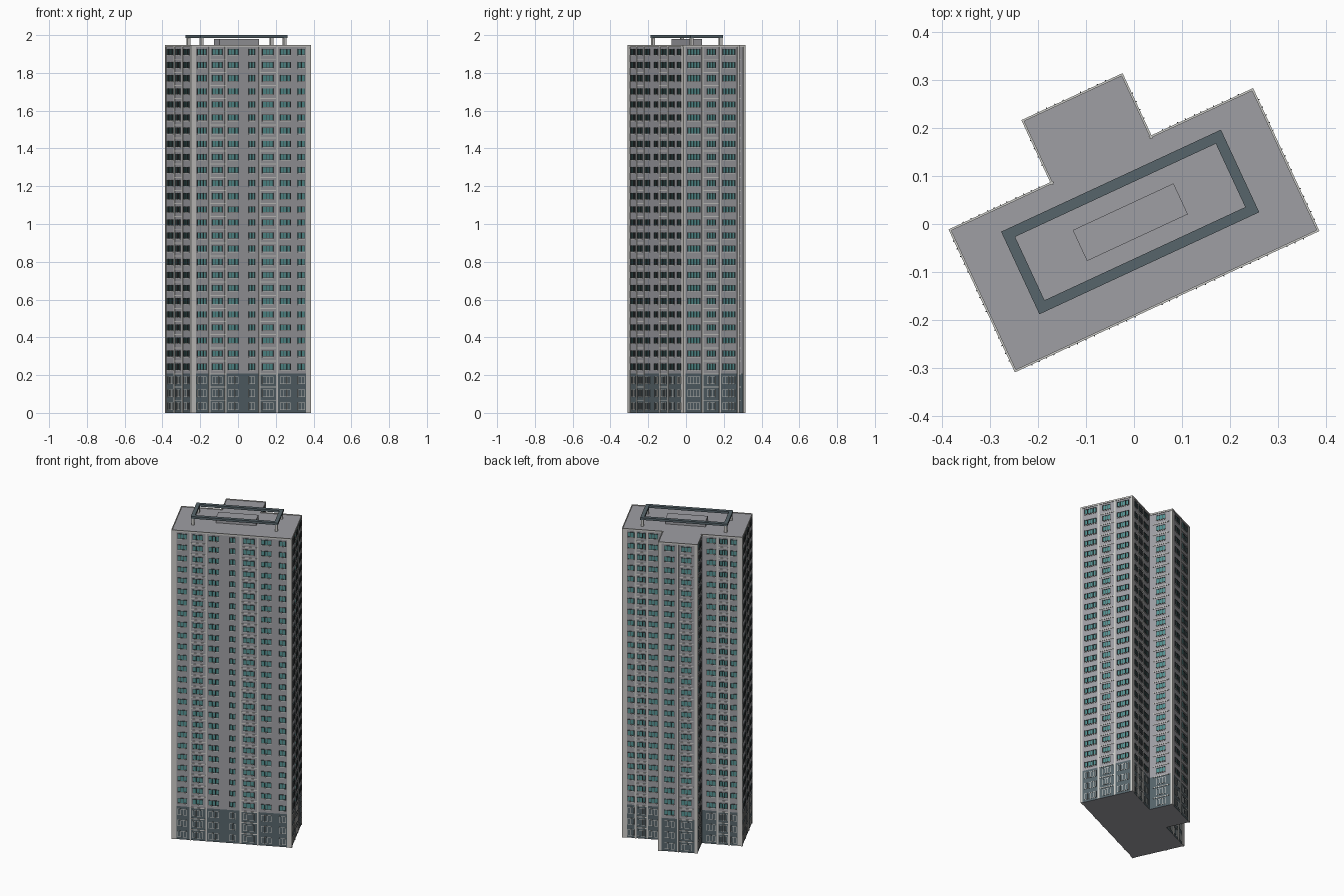
import bpy, bmesh, math
from mathutils import Matrix, Vector

if "Cube" in bpy.data.objects:
    bpy.data.objects.remove(bpy.data.objects["Cube"])

# Tower plan is drawn square, then turned on the site
SITE = Matrix.Translation((0, -0.013, 0)) @ Matrix.Rotation(math.radians(24.9), 4, 'Z')
U, V, WU, WV = 0.347, 0.161, 0.113, 0.304   # main half sizes, wing half width, wing end
FLOORS, ROOF = 28, 1.944
STOREY = ROOF / FLOORS
BASE_FLOORS = 3
BASE_TOP = STOREY * BASE_FLOORS


def material(name, r, g, b):
    m = bpy.data.materials.new(name)
    m.diffuse_color = (r, g, b, 1)
    m.use_nodes = True
    m.node_tree.nodes["Principled BSDF"].inputs["Base Color"].default_value = m.diffuse_color
    return m


WALL = material("wall grey", 0.345, 0.345, 0.37)
SLATE = material("slate", 0.095, 0.13, 0.147)
LIGHT = material("pale stone", 0.60, 0.595, 0.57)
GLASS = material("teal glass", 0.09, 0.29, 0.29)
FRAME = material("dark frame", 0.06, 0.07, 0.075)


def finish(bm, name, mats):
    bmesh.ops.recalc_face_normals(bm, faces=bm.faces)
    me = bpy.data.meshes.new(name)
    bm.to_mesh(me)
    bm.free()
    me.transform(SITE)
    for m in mats:
        me.materials.append(m)
    ob = bpy.data.objects.new(name, me)
    bpy.context.collection.objects.link(ob)
    return ob


def box(bm, lo, hi, mat=0, frame=Matrix.Identity(4)):
    v = [bm.verts.new(frame @ Vector((x, y, z)))
         for x in (lo[0], hi[0]) for y in (lo[1], hi[1]) for z in (lo[2], hi[2])]
    for q in ((0, 1, 3, 2), (4, 6, 7, 5), (0, 4, 5, 1), (2, 3, 7, 6), (0, 2, 6, 4), (1, 5, 7, 3)):
        bm.faces.new([v[i] for i in q]).material_index = mat


def facade(start, end):
    """Frame of a wall: x along it, y outward, z up."""
    s, e = Vector((*start, 0)), Vector((*end, 0))
    d = (e - s).normalized()
    n = Vector((d.y, -d.x, 0))
    return Matrix(((d.x, n.x, 0, s.x), (d.y, n.y, 0, s.y), (0, 0, 1, 0), (0, 0, 0, 1)))


def window(bm, wall, a, b, z0, z1, panes, glass, frame, depth):
    """Glass sheet behind a projecting frame with upright mullions."""
    t = .0022
    box(bm, (a, -.002, z0), (b, .001, z1), glass, wall)
    for z in (z0, z1 - t):
        box(bm, (a, -.002, z), (b, depth * .6, z + t), frame, wall)
    for p in range(panes + 1):
        s = a + (b - a - t) * p / panes
        box(bm, (s, -.002, z0), (s + t, depth, z1), frame, wall)


# Tower body: T-shaped plan, slate storeys at the foot
plan = [(-U, -V), (U, -V), (U, V), (WU, V), (WU, WV), (-WU, WV), (-WU, V), (-U, V)]
bm = bmesh.new()
rings = [[bm.verts.new((x, y, z)) for x, y in plan] for z in (0, BASE_TOP, ROOF)]
bm.faces.new(rings[0])
bm.faces.new(rings[2])
for level in range(2):
    a, b = rings[level], rings[level + 1]
    for i in range(8):
        j = (i + 1) % 8
        bm.faces.new((a[i], a[j], b[j], b[i])).material_index = 1 - level
finish(bm, "tower_body", [WALL, SLATE])

# Facade layouts: windows (start, end, panes), slim pilasters, banded bays
front_windows = [(-.313, -.260, 3), (-.227, -.167, 3), (-.134, -.073, 3), (-.013, .023, 2),
                 (.066, .131, 3), (.170, .231, 3), (.274, .314, 2)]
front = ([(a + U, b + U, n) for a, b, n in front_windows],
         [u + U for u in (-.241, -.148, .051, .151)],
         [(-.241 + U, -.148 + U), (.051 + U, .151 + U)])
end_wall = ([(.022, .095, 4), (.136, .186, 3), (.227, .300, 4)], [.110, .212], [(.110, .212)])
back = ([(.028, .083, 3), (.102, .148, 3), (.166, .205, 2)], [.091, .158], [(.091, .158)])
back_flip = ([(.234 - b, .234 - a, n) for a, b, n in back[0]], [.143, .076], [(.076, .143)])
wing_side = ([(.042, .101, 3)], [], [(.018, .125)])
wing_end = ([(.034, .094, 3), (.132, .192, 3)], [.113], [(.113, .208)])
layouts = [front, end_wall, back_flip, wing_side, wing_end, wing_side, back, end_wall]

windows, pilasters, bands = bmesh.new(), bmesh.new(), bmesh.new()
for i, (wins, pils, bays) in enumerate(layouts):
    wall = facade(plan[i], plan[(i + 1) % 8])
    # Slim pilasters running the full height
    for s in pils:
        box(pilasters, (s - .005, -.002, 0), (s + .005, .003, ROOF - .004), 0, wall)
    for k in range(FLOORS):
        z = k * STOREY
        # Slab bands across the balcony bays
        for a, b in bays:
            box(bands, (a + .004, -.002, z + STOREY - .005), (b - .004, .0025, z + STOREY), 0, wall)
        for a, b, n in wins:
            if k < BASE_FLOORS:
                # Pale-framed windows of the foot
                window(windows, wall, a, b, z + .015, z + .054, n, 3, 2, .003)
            else:
                # Dark-framed teal windows with a pale sill
                window(windows, wall, a, b, z + .020, z + .052, n, 0, 1, .0055)
                box(bands, (a, -.002, z + .0165), (b, .003, z + .0192), 0, wall)
finish(windows, "windows", [GLASS, FRAME, LIGHT, SLATE])
finish(bands, "slab_bands_and_sills", [LIGHT])

# Corner piers on the six outer corners
for sx in (-1, 1):
    for cx, cy, sy, w in ((U, -V, -1, .026), (U, V, 1, .026), (WU, WV, 1, .018)):
        xs = sorted((sx * (cx - w), sx * (cx + .003)))
        ys = sorted((cy - sy * .009, cy + sy * .003))
        box(pilasters, (xs[0], ys[0], 0), (xs[1], ys[1], ROOF - .004))
finish(pilasters, "pilasters", [LIGHT])

# Thin coping that follows the roof edge
bm = bmesh.new()
for i in range(8):
    a, b = Vector(plan[i]), Vector(plan[(i + 1) % 8])
    box(bm, (-.003, -.001, ROOF - .006), ((b - a).length + .003, .0035, ROOF + .004), 0,
        facade(a, b))
finish(bm, "roof_coping", [LIGHT])

# Plant room in the middle of the roof
bm = bmesh.new()
box(bm, (-.116, -.017, ROOF - .01), (.116, .054, 1.98))
finish(bm, "plant_room", [WALL])

# Open rectangular frame above the roof
bm = bmesh.new()
X, Y0, Y1, W = .253, -.076, .114, .022
outer = [(-X, Y0), (X, Y0), (X, Y1), (-X, Y1)]
inner = [(-X + W, Y0 + W), (X - W, Y0 + W), (X - W, Y1 - W), (-X + W, Y1 - W)]
loops = [[bm.verts.new((x, y, z)) for x, y in pts]
         for pts, z in ((outer, 1.986), (outer, 2.0), (inner, 2.0), (inner, 1.986))]
for k in range(4):
    a, b = loops[k], loops[(k + 1) % 4]
    for i in range(4):
        j = (i + 1) % 4
        bm.faces.new((a[i], a[j], b[j], b[i]))
finish(bm, "roof_frame", [SLATE])

# Posts under the frame corners
bm = bmesh.new()
for x in (-.242, .242):
    for y in (-.065, .103):
        box(bm, (x - .008, y - .008, ROOF - .01), (x + .008, y + .008, 1.987))
finish(bm, "roof_frame_posts", [LIGHT])
